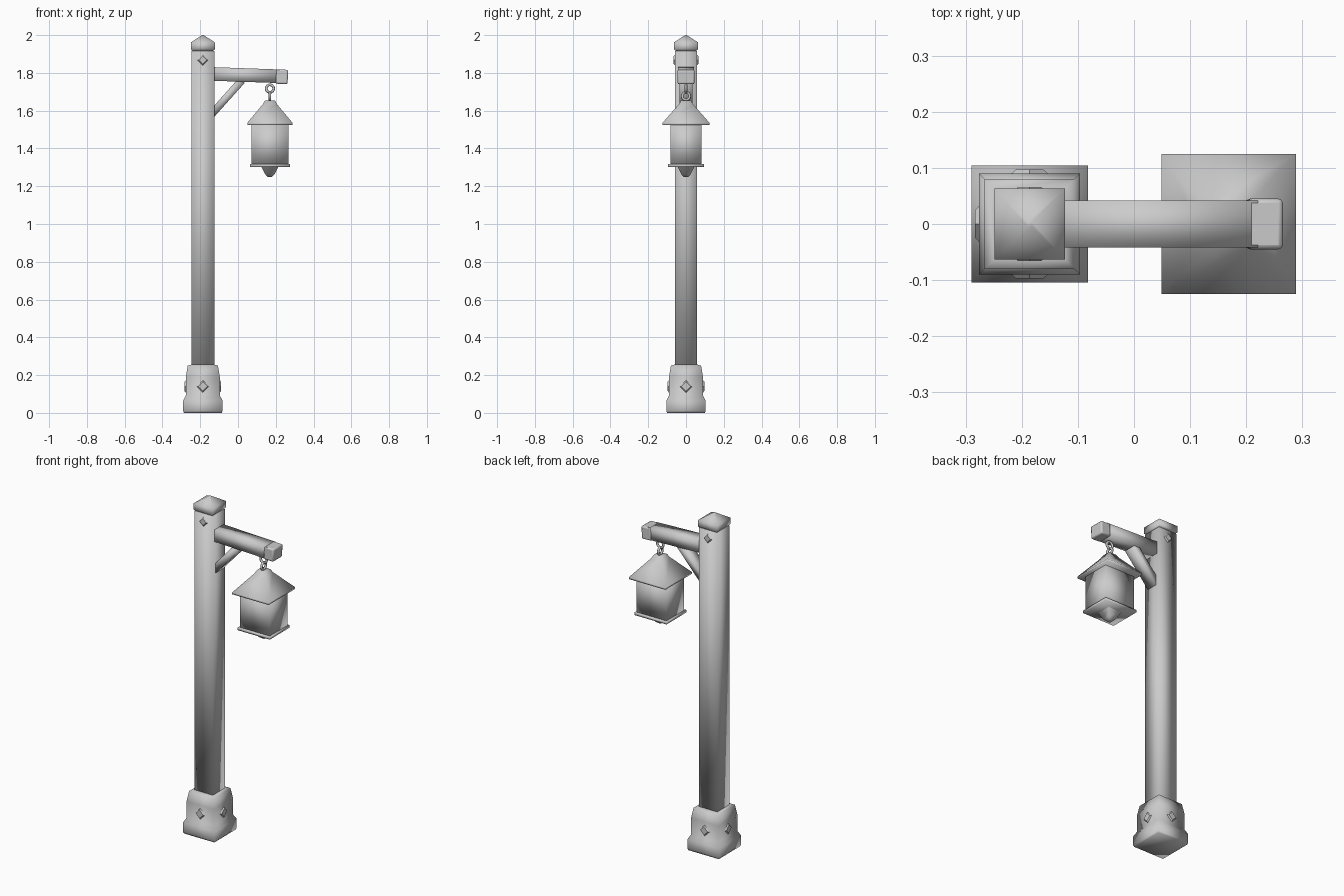
import bpy, math
from mathutils import Matrix, Vector

cube = bpy.data.objects.get("Cube")
if cube:
    bpy.data.objects.remove(cube, do_unlink=True)

grey = bpy.data.materials.new("plain grey")
grey.use_nodes = True
COLOUR = (0.6, 0.6, 0.6, 1)
grey.diffuse_color = COLOUR
grey.node_tree.nodes["Principled BSDF"].inputs["Base Color"].default_value = COLOUR

POST_X, LAMP_X = -0.186, 0.169


def finish(obj, name, angle=100):
    obj.name = name
    obj.data.materials.clear()
    obj.data.materials.append(grey)
    bpy.ops.object.select_all(action='DESELECT')
    obj.select_set(True)
    bpy.context.view_layer.objects.active = obj
    bpy.ops.object.shade_smooth_by_angle(angle=math.radians(angle))
    return obj


def loft(name, rings, matrix, angle=100):
    """Stack rectangles given as (half x, half y, height)."""
    verts, faces = [], []
    for hx, hy, z in rings:
        verts += [matrix @ Vector((sx * hx, sy * hy, z))
                  for sx, sy in ((-1, -1), (1, -1), (1, 1), (-1, 1))]
    for r in range(len(rings) - 1):
        for i in range(4):
            a, b = r * 4 + i, r * 4 + (i + 1) % 4
            faces.append((a, b, b + 4, a + 4))
    n = len(verts)
    faces += [(3, 2, 1, 0), (n - 4, n - 3, n - 2, n - 1)]
    mesh = bpy.data.meshes.new(name)
    mesh.from_pydata(verts, [], faces)
    obj = bpy.data.objects.new(name, mesh)
    bpy.context.collection.objects.link(obj)
    return finish(obj, name, angle)


def bar(name, start, end, thick, width, angle=100):
    """Square bar between two (x, z) points in the middle plane."""
    dx, dz = end[0] - start[0], end[1] - start[1]
    matrix = (Matrix.Translation((start[0], 0, start[1]))
              @ Matrix.Rotation(math.atan2(dx, dz), 4, 'Y'))
    return loft(name, [(thick, width, 0), (thick, width, math.hypot(dx, dz))],
                matrix, angle)


def stud(name, z, turn, offset, radius, depth):
    """Diamond stud on one side of the post."""
    bpy.ops.mesh.primitive_cone_add(vertices=4, radius1=radius,
                                    radius2=radius * 0.65, depth=depth)
    obj = bpy.context.object
    obj.data.transform(Matrix.Translation((POST_X, 0, z))
                       @ Matrix.Rotation(turn, 4, 'Z')
                       @ Matrix.Translation((0, -offset, 0))
                       @ Matrix.Rotation(math.pi / 2, 4, 'X'))
    finish(obj, name, 30)


post_at = Matrix.Translation((POST_X, 0, 0))
lamp_at = Matrix.Translation((LAMP_X, 0, 0))

# Post with stepped foot and pointed cap
loft("post", [(.061, .058, .2), (.061, .058, 1.915)], post_at)
loft("post_foot", [(.1, .1, 0), (.104, .104, .01), (.104, .104, .065),
                   (.09, .09, .092), (.09, .09, .19), (.08, .08, .25),
                   (.062, .062, .255)], post_at)
loft("post_neck", [(.054, .052, 1.91), (.054, .052, 1.925)], post_at)
loft("post_cap", [(.058, .058, 1.918), (.063, .063, 1.925),
                  (.063, .063, 1.962), (.004, .004, 2)], post_at)

# Diamond studs
for i, side in enumerate(("front", "left", "back", "right")):
    stud("foot_stud_" + side, .14, i * math.pi / 2, .091, .038, .012)
    if i % 2 == 0:
        stud("top_stud_" + side, 1.868, i * math.pi / 2, .06, .032, .012)

# Arm, arm end and brace
bar("arm", (-.15, 1.795), (.22, 1.782), .036, .042)
arm_end = bar("arm_end", (.2, 1.781), (.264, 1.778), .038, .045, 30)
bevel = arm_end.modifiers.new("soft edges", 'BEVEL')
bevel.width, bevel.segments = .008, 2
bar("brace", (-.15, 1.57), (.02, 1.76), .02, .034)

# Hanging links
for name, z, turn in (("upper_link", 1.717, 0), ("lower_link", 1.677, math.pi / 2)):
    bpy.ops.mesh.primitive_torus_add(major_segments=16, minor_segments=8,
                                     major_radius=.02, minor_radius=.007)
    link = bpy.context.object
    link.data.transform(Matrix.Translation((LAMP_X, 0, z))
                        @ Matrix.Rotation(turn, 4, 'Z')
                        @ Matrix.Rotation(math.pi / 2, 4, 'X'))
    finish(link, name)

# Lantern
loft("lantern_roof", [(.12, .125, 1.524), (.12, .125, 1.535),
                      (.036, .036, 1.636), (.026, .026, 1.655)], lamp_at)
loft("lantern_body", [(.098, .083, 1.31), (.098, .083, 1.53)], lamp_at)
loft("lantern_floor", [(.106, .094, 1.302), (.106, .094, 1.317)], lamp_at)
loft("lantern_tip", [(.012, .012, 1.25), (.024, .024, 1.262),
                     (.046, .046, 1.305)], lamp_at)
